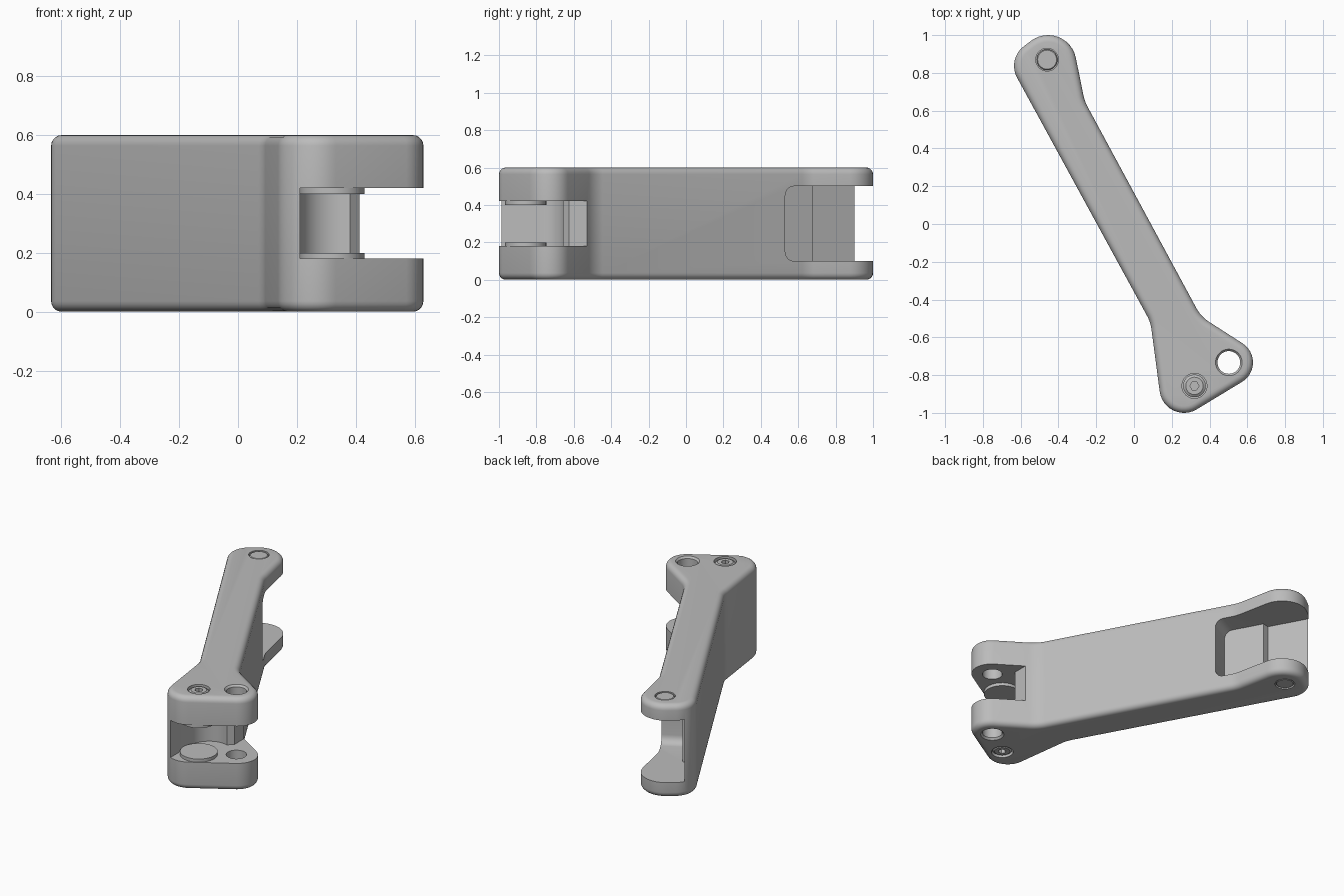
import bpy, bmesh, math
from mathutils import Vector, Matrix

if "Cube" in bpy.data.objects:
    bpy.data.objects.remove(bpy.data.objects["Cube"])

HEIGHT = 0.6
TILT = math.radians(28.6)      # lean of the arm away from the y axis
PIN = (-0.46, 0.87)
SCREW = (0.32, -0.857)
HOLE = (0.502, -0.733)

metal = bpy.data.materials.new("plain grey")
metal.use_nodes = True
GREY = (0.5, 0.5, 0.5, 1)
metal.diffuse_color = GREY
metal.node_tree.nodes["Principled BSDF"].inputs["Base Color"].default_value = GREY


def to_object(name, bm):
    bmesh.ops.recalc_face_normals(bm, faces=bm.faces)
    mesh = bpy.data.meshes.new(name)
    bm.to_mesh(mesh)
    bm.free()
    mesh.materials.append(metal)
    ob = bpy.data.objects.new(name, mesh)
    bpy.context.collection.objects.link(ob)
    return ob


def prism(points, z0, z1):
    bm = bmesh.new()
    face = bm.faces.new([bm.verts.new((x, y, z0)) for x, y in points])
    top = bmesh.ops.extrude_face_region(bm, geom=[face])["geom"]
    bmesh.ops.translate(bm, vec=(0, 0, z1 - z0),
                        verts=[v for v in top if isinstance(v, bmesh.types.BMVert)])
    return bm


def lathe(name, centre, rings, sides=40):
    """Closed stack of circles given as (radius, z)."""
    bm = bmesh.new()
    loops = [[bm.verts.new((centre[0] + r * math.cos(2 * math.pi * i / sides),
                            centre[1] + r * math.sin(2 * math.pi * i / sides), z))
              for i in range(sides)] for r, z in rings]
    for a, b in zip(loops, loops[1:]):
        for i in range(sides):
            j = (i + 1) % sides
            bm.faces.new((a[i], a[j], b[j], b[i]))
    bm.faces.new(loops[0])
    bm.faces.new(loops[-1])
    return to_object(name, bm)


def belt(circles, steps=12):
    """Outline running tangent around circles; negative radii make hollows."""
    n = len(circles)
    normals = []
    for i in range(n):
        (x1, y1, r1), (x2, y2, r2) = circles[i], circles[(i + 1) % n]
        d = Vector((x2 - x1, y2 - y1))
        s = (r1 - r2) / d.length
        d.normalize()
        normals.append(d * s + Vector((d.y, -d.x)) * math.sqrt(1 - s * s))
    pts = []
    for i, (x, y, r) in enumerate(circles):
        a, b = normals[i - 1], normals[i]
        a0 = math.atan2(a.y, a.x)
        turn = (math.atan2(b.y, b.x) - a0 + math.pi) % (2 * math.pi) - math.pi
        for k in range(steps + 1):
            t = a0 + turn * k / steps
            pts.append((x + r * math.cos(t), y + r * math.sin(t)))
    return pts


def cut(target, cutter):
    cutter.hide_render = True
    mod = target.modifiers.new("cut", "BOOLEAN")
    mod.operation, mod.solver, mod.object = "DIFFERENCE", "EXACT", cutter
    bpy.context.view_layer.objects.active = target
    bpy.ops.object.modifier_apply(modifier=mod.name)
    bpy.data.objects.remove(cutter)


# Arm body: rounded outline with softened top and bottom rims
outline = belt([(-0.455, 0.85, 0.15), (-0.505, 0.837, 0.13), (-0.106, -0.583, -0.2),
                (0.265, -0.87, 0.13), (0.51, -0.733, 0.12), (0.506, -0.35, -0.2),
                (-0.052, 0.725, -0.22)])
bm = prism(outline, 0, HEIGHT)
rims = [e for e in bm.edges if abs(e.verts[0].co.z - e.verts[1].co.z) < 1e-5]
bmesh.ops.bevel(bm, geom=rims, offset=0.036, segments=5, profile=0.5,
                affect="EDGES", clamp_overlap=False)
arm = to_object("arm_body", bm)

# Back fork: pocket opening to one side, with a stepped floor and rounded end
bm = prism([(0.4, 0.56), (-0.07, 0.56), (-0.07, 0.813), (-0.112, 0.825),
            (-0.112, 1.4), (0.4, 1.4)], 0.1, 0.5)
ends = [e for e in bm.edges if all(abs(v.co.y - 0.56) < 1e-4 for v in e.verts)
        and abs(e.verts[0].co.z - e.verts[1].co.z) < 1e-5]
bmesh.ops.bevel(bm, geom=ends, offset=0.05, segments=5, profile=0.5, affect="EDGES")
bmesh.ops.transform(bm, matrix=Matrix.Rotation(TILT, 4, "Z"), verts=bm.verts)
cut(arm, to_object("back_pocket_cutter", bm))

# Front fork: slot with a curved inner wall around the bosses
scoop = [(SCREW[0] + 0.02 + 0.13 * math.cos(t) , -0.78 + 0.13 * math.sin(t))
         for t in [math.pi * (1 - 0.6 * k / 10) for k in range(11)]]
bm = prism([(0.21, -1.2)] + scoop + [(0.413, -0.625), (0.413, -0.4), (0.9, -0.4), (0.9, -1.2)],
           0.18, 0.42)
cut(arm, to_object("front_slot_cutter", bm))

# Chamfered through hole
cut(arm, lathe("through_hole_cutter", HOLE,
               [(0.079, -0.01), (0.06, 0.012), (0.06, 0.588), (0.079, 0.61)]))

# Matching seats and hardware on the top and bottom
for label, flip in (("top", False), ("bottom", True)):
    def z(depth):
        return depth if flip else HEIGHT - depth

    cut(arm, lathe("pin_seat_cutter", PIN, [(0.06, z(-0.02)), (0.06, z(0.03))]))
    lathe(label + "_pin", PIN, [(0.055, z(0.04)), (0.055, z(0.006)), (0.05, z(0.002))])

    cut(arm, lathe("screw_seat_cutter", SCREW, [(0.066, z(-0.02)), (0.066, z(0.05))]))
    screw = lathe(label + "_screw", SCREW,
                  [(0.06, z(0.07)), (0.06, z(0.014)), (0.046, z(0.004))])
    cut(screw, lathe("socket_cutter", SCREW, [(0.024, z(-0.02)), (0.024, z(0.035))], 6))

    lathe(label + "_boss", SCREW, [(0.11, z(0.17)), (0.11, z(0.2))])

# Smooth curved faces, keep real edges sharp
for ob in bpy.context.collection.objects:
    ob.select_set(ob.type == "MESH")
bpy.context.view_layer.objects.active = arm
bpy.ops.object.shade_smooth_by_angle(angle=math.radians(30))
